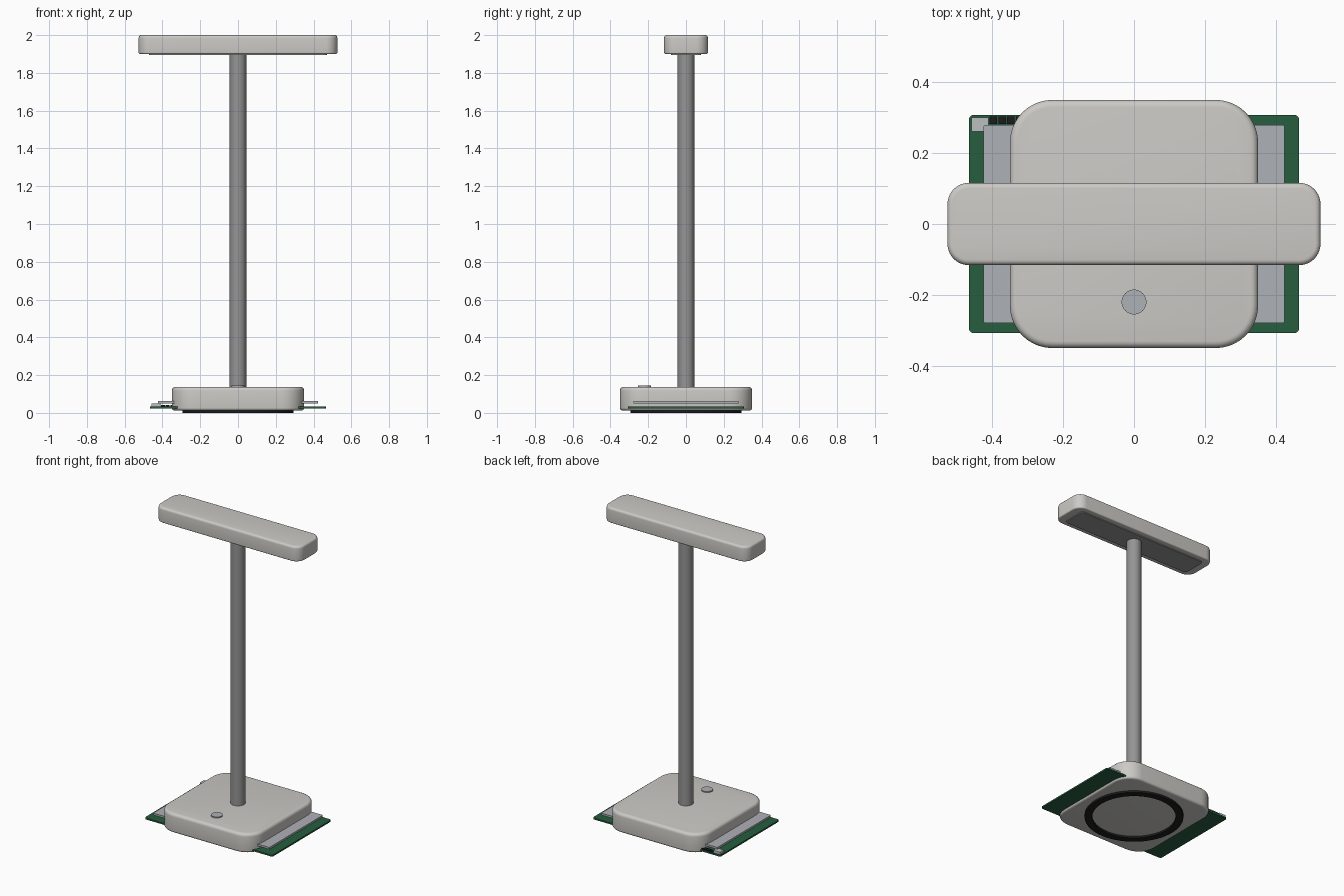
import bpy, bmesh, math

if "Cube" in bpy.data.objects:
    bpy.data.objects.remove(bpy.data.objects["Cube"])


def material(name, rgb):
    m = bpy.data.materials.new(name)
    m.diffuse_color = (*rgb, 1)
    m.use_nodes = True
    m.node_tree.nodes["Principled BSDF"].inputs["Base Color"].default_value = m.diffuse_color
    return m


SHELL = material("warm_grey", (0.60, 0.59, 0.56))
GREEN = material("board_green", (0.02, 0.11, 0.05))
SILVER = material("silver", (0.42, 0.44, 0.47))
PALE = material("pale_metal", (0.50, 0.52, 0.53))
BLACK = material("black", (0.012, 0.012, 0.012))
STEEL = material("steel", (0.30, 0.30, 0.30))


def finish(name, bm, mat):
    bmesh.ops.recalc_face_normals(bm, faces=bm.faces)
    me = bpy.data.meshes.new(name)
    bm.to_mesh(me)
    bm.free()
    me.materials.append(mat)
    ob = bpy.data.objects.new(name, me)
    bpy.context.collection.objects.link(ob)
    bpy.ops.object.select_all(action='DESELECT')
    ob.select_set(True)
    bpy.context.view_layer.objects.active = ob
    bpy.ops.object.shade_smooth_by_angle(angle=math.radians(35))
    return ob


def slab(name, hx, hy, z0, z1, mat, corner=0, top=0, bottom=0, cx=0, cy=0):
    """Rounded-corner box with optional rolled top and bottom edges."""
    bm = bmesh.new()
    bmesh.ops.create_cube(bm, size=1)
    for v in bm.verts:
        v.co = (cx + v.co.x * 2 * hx, cy + v.co.y * 2 * hy, z1 if v.co.z > 0 else z0)
    if corner:
        edges = [e for e in bm.edges if abs(e.verts[0].co.z - e.verts[1].co.z) > 1e-5]
        bmesh.ops.bevel(bm, geom=edges, offset=corner, segments=10, profile=0.5, affect='EDGES')
    for z, r in ((z1, top), (z0, bottom)):
        if r:
            rim = [e for e in bm.edges if all(abs(v.co.z - z) < 1e-5 for v in e.verts)]
            bmesh.ops.bevel(bm, geom=rim, offset=r, segments=5, profile=0.5, affect='EDGES')
    return finish(name, bm, mat)


def cylinder(name, r, z0, z1, mat, cy=0, segs=48):
    bm = bmesh.new()
    bmesh.ops.create_cone(bm, cap_ends=True, segments=segs, radius1=r, radius2=r, depth=z1 - z0)
    bmesh.ops.translate(bm, verts=bm.verts, vec=(0, cy, (z0 + z1) / 2))
    return finish(name, bm, mat)


def ring(name, r0, r1, z0, z1, mat, segs=64):
    bm = bmesh.new()
    loops = [[bm.verts.new((r * math.cos(2 * math.pi * i / segs), r * math.sin(2 * math.pi * i / segs), z))
              for i in range(segs)] for r, z in ((r0, z0), (r1, z0), (r1, z1), (r0, z1))]
    for k in range(4):
        a, b = loops[k], loops[(k + 1) % 4]
        for i in range(segs):
            j = (i + 1) % segs
            bm.faces.new((a[i], a[j], b[j], b[i]))
    return finish(name, bm, mat)


# Base with foot ring and touch button
slab("base", 0.35, 0.35, 0.012, 0.138, SHELL, corner=0.12, top=0.02, bottom=0.015)
ring("foot_ring", 0.25, 0.295, 0.0, 0.014, BLACK)
cylinder("touch_button", 0.035, 0.13, 0.145, SILVER, cy=-0.22)

# Stem
cylinder("stem", 0.044, 0.13, 1.91, STEEL)

# Lamp head with light panel underneath
slab("lamp_head", 0.526, 0.116, 1.90, 2.0, SHELL, corner=0.06, top=0.015, bottom=0.008)
slab("light_panel", 0.47, 0.08, 1.894, 1.905, STEEL, corner=0.02)

# Circuit board and display plate passing through the base
slab("circuit_board", 0.466, 0.308, 0.024, 0.034, GREEN, corner=0.015)
slab("display_plate", 0.424, 0.279, 0.051, 0.064, SILVER, corner=0.004)

# Connector and row of small chips on the back left edge of the board
slab("connector", 0.024, 0.02, 0.034, 0.05, PALE, cx=-0.435, cy=0.281)
for i in range(6):
    slab(f"chip_{i + 1}", 0.0105, 0.0105, 0.034, 0.042, BLACK, cx=-0.397 + i * 0.025, cy=0.292)
